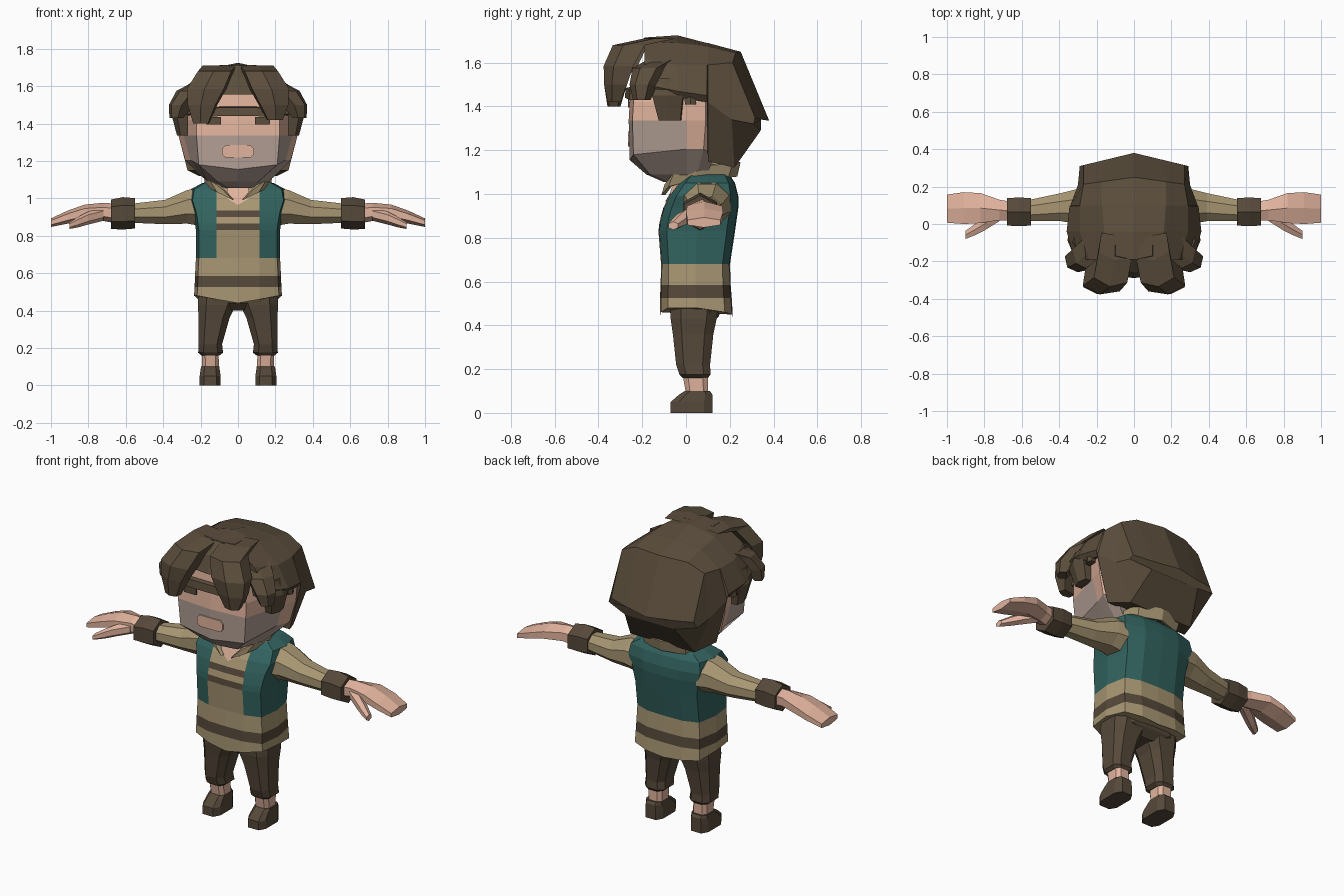
import bpy, bmesh, math
from mathutils import Vector


def material(name, rgb):
    m = bpy.data.materials.new(name)
    m.diffuse_color = (*rgb, 1)
    return m


HAIR = material("hair_brown", (0.105, 0.075, 0.045))
SKIN = material("skin", (0.76, 0.455, 0.34))
STUBBLE = material("stubble", (0.46, 0.355, 0.305))
TAN = material("tan_cloth", (0.39, 0.305, 0.17))
TEAL = material("teal_cloth", (0.032, 0.125, 0.115))
DARK = material("dark_cloth", (0.092, 0.066, 0.042))


def loft(name, rings, mats, rule=None, caps=True, closed=True):
    """Skin a list of equal-length point rings; rule(center, normal) picks a material."""
    bm = bmesh.new()
    vs = [[bm.verts.new(p) for p in r] for r in rings]
    n = len(rings[0])
    for a, b in zip(vs, vs[1:]):
        for i in range(n if closed else n - 1):
            j = (i + 1) % n
            bm.faces.new((a[i], a[j], b[j], b[i]))
    if caps:
        bm.faces.new(vs[0])
        bm.faces.new(vs[-1])
    bmesh.ops.recalc_face_normals(bm, faces=bm.faces)
    if rule:
        for f in bm.faces:
            f.material_index = rule(f.calc_center_median(), f.normal)
    me = bpy.data.meshes.new(name)
    bm.to_mesh(me)
    bm.free()
    for m in mats:
        me.materials.append(m)
    ob = bpy.data.objects.new(name, me)
    bpy.context.collection.objects.link(ob)
    return ob


def mirror_ring(half):
    """Half outline from x=0 to x=0, completed on the other side."""
    return half + [(-x, y, z) for x, y, z in reversed(half[1:-1])]


def tube_x(name, s, secs, mat, n=8):
    """Limb running along x: sections are x, y, z, half depth, half height."""
    k = 1 / math.cos(math.pi / n)
    ang = [math.pi * (2 * i + 1) / n for i in range(n)]
    return loft(name, [[(s * x, y + ry * k * math.cos(a), z + rz * k * math.sin(a)) for a in ang]
                       for x, y, z, ry, rz in secs], [mat])


def tube_z(name, s, secs, mat, c=0.3):
    """Upright limb with bevelled box sections: z, x0, x1, y0, y1."""
    rings = []
    for z, x0, x1, y0, y1 in secs:
        dx, dy = c * (x1 - x0), c * (y1 - y0)
        pts = [(x0 + dx, y0), (x1 - dx, y0), (x1, y0 + dy), (x1, y1 - dy),
               (x1 - dx, y1), (x0 + dx, y1), (x0, y1 - dy), (x0, y0 + dy)]
        rings.append([(s * x, y, z) for x, y in pts])
    return loft(name, rings, [mat])


def plate(name, x0, x1, z0, z1, c, mat):
    """Thin face plate with cut corners."""
    pts = [(x0 + c, z0), (x1 - c, z0), (x1, z0 + c), (x1, z1 - c),
           (x1 - c, z1), (x0 + c, z1), (x0, z1 - c), (x0, z0 + c)]
    return loft(name, [[(x, y, z) for x, z in pts] for y in (-0.265, -0.257)], [mat])


def lock(name, path, out):
    """Hair lock: path of x, y, z, width, thickness; out is its outward direction."""
    out = Vector((*out, 0)).normalized()
    side = out.cross(Vector((0, 0, 1)))
    rings = []
    for x, y, z, w, t in path:
        p = Vector((x, y, z))
        rings.append([p - side * w / 2 - out * t, p - side * w / 2, p + out * t * 0.35,
                      p + side * w / 2, p + side * w / 2 - out * t])
    return loft(name, rings, [HAIR])


# Torso: shirt with stripes and an open vest, coloured by height and side
levels = [(0.46, 0.235, -0.115, 0.21), (0.525, 0.232, -0.115, 0.205), (0.585, 0.23, -0.112, 0.2),
          (0.68, 0.225, -0.11, 0.197), (0.83, 0.225, -0.122, 0.22), (0.865, 0.23, -0.118, 0.225),
          (0.90, 0.235, -0.11, 0.23), (0.935, 0.243, -0.10, 0.235), (0.99, 0.262, -0.075, 0.235),
          (1.05, 0.25, -0.03, 0.22), (1.08, 0.195, 0.0, 0.2), (1.11, 0.09, 0.03, 0.17)]
rings = []
for z, w, f, b in levels:
    d = b - f
    g = min(0.115, w * 0.55)
    h = 0.02 if z < 0.5 else 0
    rings.append(mirror_ring([(0, f - 0.004, z - h), (g, f, z), (w * 0.93, f + d * 0.1, z + h),
                              (w, f + d * 0.5, z + h), (w * 0.9, b - d * 0.1, z), (g, b, z - h / 2),
                              (0, b + 0.004, z - h)]))


def torso_rule(c, n):
    if 0.525 < c.z < 0.585:
        return 2
    front = abs(c.x) < 0.115 and c.y < 0.05
    if c.z > 0.68 and not front and c.z < 1.105:
        return 1
    if front and (0.83 < c.z < 0.865 or 0.90 < c.z < 0.935):
        return 2
    return 0


loft("shirt_and_vest", rings, [TAN, TEAL, DARK], torso_rule)

# Collar, neck and open throat
low = [(0.025, -0.095, 0.995), (0.10, -0.065, 1.035), (0.155, 0.04, 1.07), (0.12, 0.18, 1.08), (0, 0.215, 1.085)]
top = [(0.07, -0.08, 1.045), (0.135, -0.045, 1.105), (0.165, 0.05, 1.13), (0.13, 0.2, 1.145), (0, 0.23, 1.15)]
band = [h + [(-x, y, z) for x, y, z in reversed(h[:-1])] for h in (low, top)]
collar = loft("collar", band, [TAN], caps=False, closed=False)
collar.modifiers.new("thickness", "SOLIDIFY").thickness = 0.02
tube_z("neck", 1, [(1.0, -0.09, 0.09, -0.05, 0.13), (1.15, -0.09, 0.09, -0.05, 0.13)], SKIN)
loft("throat", [[(-0.06, y, 1.06 + dz), (-0.06, y - 0.02, 1.0 + dz), (0, y - 0.04, 0.965 + dz),
                 (0.06, y - 0.02, 1.0 + dz), (0.06, y, 1.06 + dz)]
                for y, dz in ((-0.055, 0), (0.0, 0.02))], [SKIN])

# Head with stubble on the lower face and ears at the sides
head_levels = [(1.055, 0.05, 0.07, -0.1, 0.05), (1.09, 0.11, 0.165, -0.18, 0.1),
               (1.18, 0.21, 0.255, -0.255, 0.13), (1.335, 0.222, 0.29, -0.26, 0.14),
               (1.42, 0.222, 0.295, -0.255, 0.14), (1.58, 0.2, 0.27, -0.24, 0.14)]
rings = []
for z, fw, sw, f, b in head_levels:
    dip = 0.025 if z == 1.18 else 0
    ear = 0.028 if 1.1 < z < 1.5 else 0
    rings.append(mirror_ring([(0, f - 0.002, z - dip), (fw, f + 0.015, z), (sw, min(0.0, b - 0.06), z + dip),
                              (sw + ear, b - 0.05, z + dip), (sw * 0.9, b, z), (0, b, z)]))
loft("head", rings, [SKIN, STUBBLE],
     lambda c, n: int(c.z < 1.335 and c.y < 0.03 or c.z < 1.17))
plate("mouth", -0.085, 0.085, 1.218, 1.285, 0.018, SKIN)
for s, side in ((1, "left"), (-1, "right")):
    x0, x1 = sorted((s * 0.09, s * 0.17))
    plate("eye_" + side, x0, x1, 1.395, 1.435, 0.002, HAIR)
loft("brow", [[(x, -0.25 + k, z + 0.05), (x, -0.275 + k, z + 0.045), (x, -0.28 + k, z), (x, -0.25 + k, z)]
              for x, z, k in ((-0.22, 1.43, 0.02), (-0.1, 1.44, 0), (0.1, 1.44, 0), (0.22, 1.43, 0.02))], [HAIR])

# Hair cap: arched slices from front to back, the rear ones bowed at the sides
slices = [(-0.19, 0, [(0, 1.715), (0.12, 1.70), (0.24, 1.62), (0.32, 1.50), (0.29, 1.45)]),
          (-0.04, 0, [(0, 1.725), (0.16, 1.69), (0.29, 1.59), (0.36, 1.47), (0.335, 1.44)]),
          (0.095, 0, [(0, 1.69), (0.17, 1.675), (0.29, 1.59), (0.345, 1.45), (0.325, 1.42)]),
          (0.10, 0, [(0, 1.69), (0.17, 1.675), (0.29, 1.59), (0.34, 1.42), (0.27, 1.15)]),
          (0.25, 0.04, [(0, 1.65), (0.17, 1.645), (0.27, 1.60), (0.30, 1.34), (0.21, 1.12)]),
          (0.38, 0.07, [(0, 1.335), (0.15, 1.34), (0.27, 1.35), (0.29, 1.32), (0.16, 1.29)])]
rings = []
for y, bow, half in slices:
    pts = [(x, y - bow * x / 0.29, z) for x, z in half]
    rings.append(pts + [(-x, yy, z) for x, yy, z in reversed(pts[1:])])
loft("hair_cap", rings, [HAIR])

# Centre fringe above the forehead
lock("center_fringe", [(0, -0.17, 1.712, 0.2, 0.06), (0, -0.24, 1.65, 0.22, 0.05),
                       (0, -0.275, 1.555, 0.24, 0.04)], (0, -1))

# Fringe, temple locks and sideburns
for s, side in ((1, "left"), (-1, "right")):
    e = 0.02 if s < 0 else 0
    lock("fringe_" + side, [(s * 0.10, -0.16, 1.71, 0.18, 0.1), (s * 0.125, -0.30, 1.68, 0.18, 0.1),
                            (s * 0.175, -0.345, 1.585, 0.2, 0.09), (s * 0.195, -0.35, 1.50, 0.15, 0.07),
                            (s * 0.20, -0.345, 1.42 - e, 0.08, 0.04)], (s * 0.15, -1))
    lock("temple_lock_" + side, [(s * 0.20, -0.11, 1.62, 0.14, 0.08), (s * 0.285, -0.19, 1.575, 0.14, 0.09),
                                 (s * 0.335, -0.215, 1.50, 0.11, 0.08), (s * 0.345, -0.215, 1.43, 0.07, 0.04)],
         (s, -0.8))
    lock("sideburn_" + side, [(s * 0.305, -0.09, 1.53, 0.16, 0.06), (s * 0.335, -0.085, 1.45, 0.14, 0.06),
                              (s * 0.312, -0.075, 1.335, 0.10, 0.04)], (s, -0.1))
    lock("ear_lock_" + side, [(s * 0.325, 0.02, 1.48, 0.06, 0.04), (s * 0.335, 0.02, 1.41, 0.05, 0.03)], (s, 0))

    # Arms: sleeve, cuff, hand, thumb
    tube_x("sleeve_" + side, s, [(0.21, 0.095, 0.955, 0.11, 0.10), (0.27, 0.095, 0.955, 0.10, 0.09),
                                 (0.39, 0.09, 0.927, 0.075, 0.065), (0.58, 0.07, 0.92, 0.055, 0.05)], TAN)
    tube_x("cuff_" + side, s, [(0.55, 0.065, 0.92, 0.073, 0.07), (0.615, 0.065, 0.92, 0.077, 0.075),
                               (0.68, 0.065, 0.915, 0.073, 0.068)], DARK, 6)
    tube_x("hand_" + side, s, [(0.66, 0.07, 0.92, 0.05, 0.045), (0.72, 0.075, 0.928, 0.055, 0.042),
                               (0.82, 0.085, 0.925, 0.08, 0.036), (0.91, 0.085, 0.90, 0.085, 0.03),
                               (1.0, 0.082, 0.87, 0.075, 0.02)], SKIN, 6)
    tube_x("thumb_" + side, s, [(0.72, 0.05, 0.915, 0.035, 0.03), (0.80, 0.0, 0.895, 0.035, 0.03),
                                (0.85, -0.03, 0.875, 0.03, 0.025), (0.90, -0.058, 0.855, 0.022, 0.016)], SKIN, 6)

    # Legs: trouser leg, ankle, shoe
    tube_z("trouser_leg_" + side, s, [(0.16, 0.10, 0.195, -0.015, 0.10), (0.175, 0.08, 0.213, -0.03, 0.112),
                                      (0.22, 0.085, 0.21, -0.045, 0.11), (0.36, 0.045, 0.21, -0.06, 0.125),
                                      (0.43, 0.01, 0.215, -0.07, 0.14), (0.52, 0.0, 0.21, -0.07, 0.15)], DARK, 0.22)
    tube_z("ankle_" + side, s, [(0.06, 0.10, 0.19, 0.005, 0.10), (0.2, 0.105, 0.195, -0.02, 0.10)], SKIN, 0.2)
    tube_z("shoe_" + side, s, [(0.0, 0.093, 0.205, -0.07, 0.12), (0.05, 0.093, 0.205, -0.07, 0.12),
                               (0.085, 0.098, 0.2, -0.03, 0.12), (0.1, 0.1, 0.198, -0.005, 0.11)], DARK, 0.2)

# Hips join the trouser legs
tube_z("hips", 1, [(0.40, -0.06, 0.06, -0.03, 0.11), (0.44, -0.2, 0.2, -0.07, 0.15),
                   (0.52, -0.21, 0.21, -0.08, 0.17)], DARK, 0.2)
